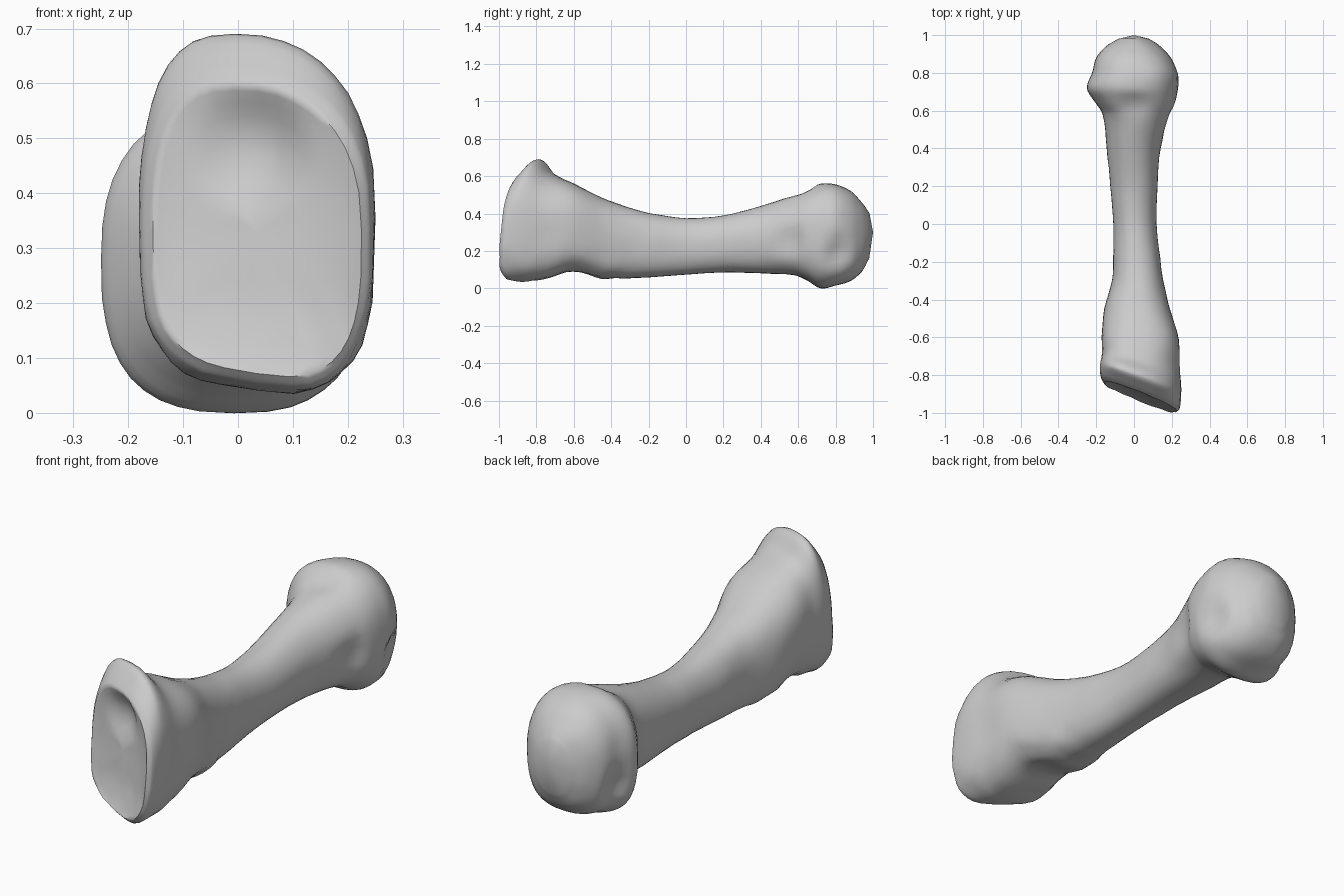
import bpy
import bmesh
import math
from mathutils import Vector, noise

cube = bpy.data.objects.get("Cube")
if cube:
    bpy.data.objects.remove(cube, do_unlink=True)

SIDES = 40
STEPS = 4

# Cross-sections along the bone: y, left x, right x, bottom z, top z, squareness
SECTIONS = [
    (-.905, -.155, .225, .06, .6, 2.5),
    (-.88, -.175, .243, .04, .635, 2.5),
    (-.82, -.18, .25, .03, .69, 2.5),
    (-.73, -.17, .247, .045, .615, 2.5),
    (-.6, -.17, .237, .09, .56, 2.5),
    (-.45, -.157, .19, .055, .485, 2.4),
    (-.3, -.117, .155, .055, .43, 2.3),
    (-.18, -.11, .138, .06, .4, 2.2),
    (0, -.11, .12, .073, .375, 2.1),
    (.2, -.125, .125, .085, .39, 2.1),
    (.4, -.145, .14, .08, .44, 2.1),
    (.58, -.165, .195, .07, .5, 2.2),
    (.65, -.21, .22, .04, .53, 2.4),
    (.72, -.25, .233, 0, .56, 2.4),
    (.8, -.222, .232, .015, .555, 2.4),
    (.88, -.2, .195, .04, .52, 2.3),
    (.94, -.15, .14, .09, .46, 2.2),
    (.98, -.085, .08, .16, .4, 2),
]


def smoothstep(a, b, v):
    t = min(1, max(0, (v - a) / (b - a)))
    return t * t * (3 - 2 * t)


def slope(i):
    a, b = SECTIONS[max(i - 1, 0)], SECTIONS[min(i + 1, len(SECTIONS) - 1)]
    return [(q - p) / (b[0] - a[0]) for p, q in zip(a, b)]


def blend(i, t):
    """Smooth curve through neighbouring cross-sections."""
    a, b = SECTIONS[i], SECTIONS[i + 1]
    d = b[0] - a[0]
    s = t * t * (3 - 2 * t)
    u, v = t * (1 - t) ** 2 * d, t * t * (t - 1) * d
    out = [p + (q - p) * s + m * u + n * v
           for p, q, m, n in zip(a, b, slope(i), slope(i + 1))]
    out[0] = a[0] + d * t
    return out


def ring_points(section, scale=1, hollow=0):
    y, x0, x1, z0, z1, power = section
    cx, cz = (x0 + x1) / 2, (z0 + z1) / 2
    weight = 1 - smoothstep(-.9, -.5, y)
    points = []
    for k in range(SIDES):
        a = math.tau * k / SIDES
        c, s = math.cos(a), math.sin(a)
        # Flatter underside, and a fuller shoulder on one side of the base
        if s > 0:
            p = power + weight * (.35 * c - .05)
        else:
            p = power + .3 + .4 * weight
        ux = math.copysign(abs(c) ** (2 / p), c) * scale
        uz = math.copysign(abs(s) ** (2 / p), s) * scale
        x = cx + ux * (x1 - x0) / 2
        z = cz + uz * (z1 - z0) / 2
        # The base leans its crest to one side and its heel to the other
        if uz > 0:
            x -= .045 * weight * uz ** 2
        else:
            z += .13 * weight * uz ** 2 * max(0, .13 - x)
        # Slanted joint face
        slant = weight * (.38 * x - .09 * (z - .3))
        points.append(Vector((x, y - slant + hollow, z)))
    return points


def add_ring(bm, points):
    return [bm.verts.new(p) for p in points]


def bridge(bm, a, b):
    for k in range(SIDES):
        n = (k + 1) % SIDES
        bm.faces.new((a[k], a[n], b[n], b[k]))


def cap(bm, ring, tip):
    centre = bm.verts.new(tip)
    for k in range(SIDES):
        bm.faces.new((ring[k], ring[(k + 1) % SIDES], centre))


bm = bmesh.new()

# Base, shaft and rounded head as one skin
rings = [add_ring(bm, ring_points(blend(i, j / STEPS)))
         for i in range(len(SECTIONS) - 1) for j in range(STEPS)]
rings.append(add_ring(bm, ring_points(SECTIONS[-1])))
for a, b in zip(rings, rings[1:]):
    bridge(bm, a, b)
cap(bm, rings[-1], (0, 1, .3))

# Shallow hollow joint face at the base
outer = rings[0]
for scale in (.95, .87, .77, .65, .5, .35, .18):
    inner = add_ring(bm, ring_points(SECTIONS[0], scale, .03 * (1 - scale ** 3)))
    bridge(bm, outer, inner)
    outer = inner
middle = sum((v.co for v in outer), Vector()) / SIDES
cap(bm, outer, middle)

# Dimples beside the head and hollows beside the base: centre, radius, depth
DENTS = [
    ((.22, .81, .19), .11, .03),
    ((-.21, .81, .18), .1, .025),
    ((.2, .55, .25), .12, .02),
    ((0, .63, .52), .1, .015),
    ((.24, -.74, .28), .12, .012),
    ((.02, -.89, .48), .13, .035),
]
bm.normal_update()
bmesh.ops.recalc_face_normals(bm, faces=bm.faces)
for v in bm.verts:
    push = 0
    for centre, radius, depth in DENTS:
        d = (v.co - Vector(centre)).length / radius
        if d < 1:
            push -= depth * (1 - d * d) ** 2
    # Slightly rough surface on the lower side of the base
    rough = (1 - smoothstep(-.4, -.2, v.co.y)) * (1 - smoothstep(.1, .3, v.co.z))
    push += noise.noise(v.co * 14) * (.002 + .006 * rough)
    v.co += v.normal * push

mesh = bpy.data.meshes.new("bone")
bm.to_mesh(mesh)
bm.free()
bone = bpy.data.objects.new("bone", mesh)
bpy.context.collection.objects.link(bone)

# Plain bone grey
GREY = (.6, .6, .6, 1)
mat = bpy.data.materials.new("bone grey")
mat.use_nodes = True
mat.diffuse_color = GREY
mat.node_tree.nodes["Principled BSDF"].inputs["Base Color"].default_value = GREY
mesh.materials.append(mat)

bpy.context.view_layer.objects.active = bone
bone.select_set(True)
bpy.ops.object.shade_smooth_by_angle(angle=math.radians(60))
